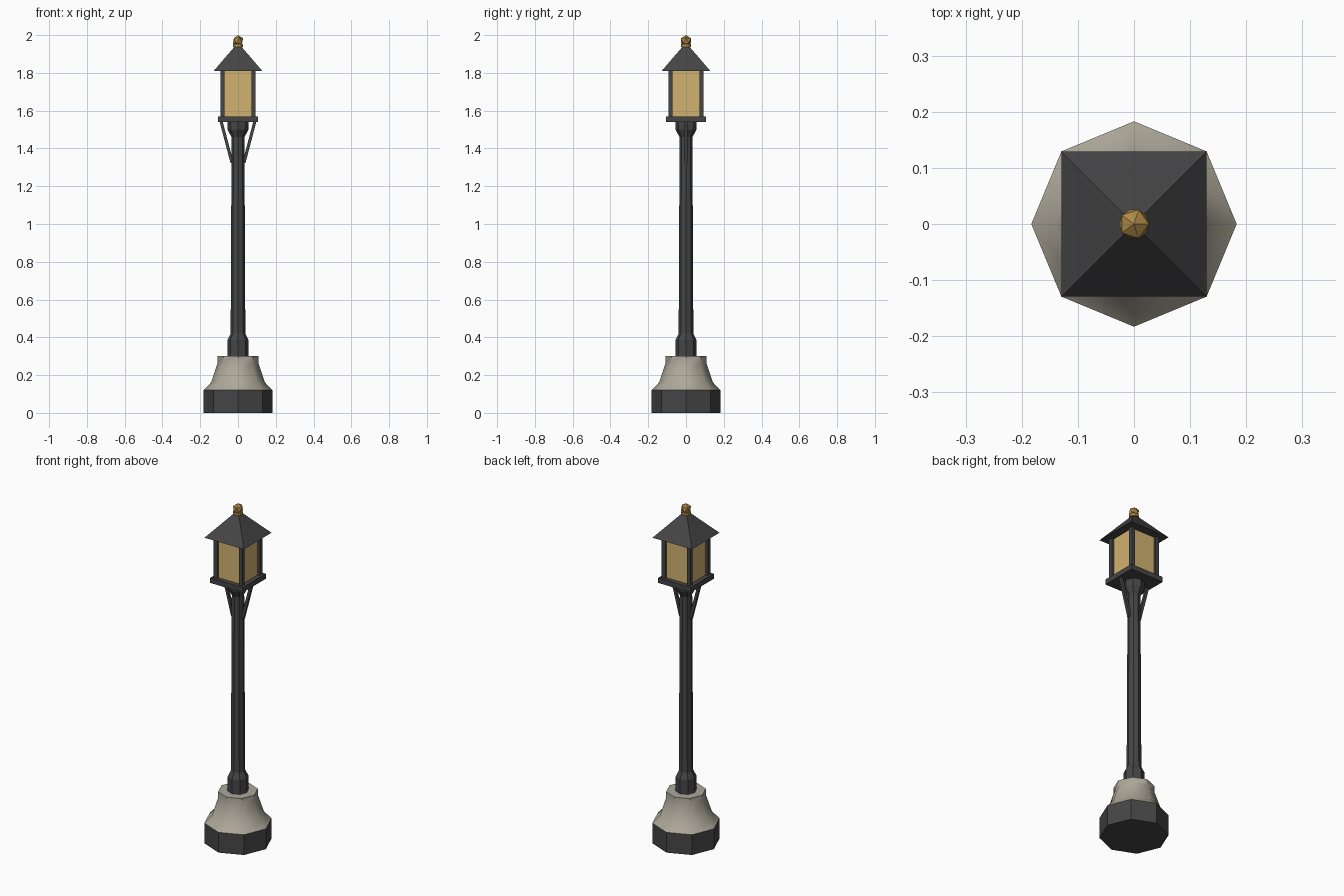
import bpy, bmesh, math
from mathutils import Vector, Matrix

if "Cube" in bpy.data.objects:
    bpy.data.objects.remove(bpy.data.objects["Cube"])


def mat(name, rgb):
    m = bpy.data.materials.new(name)
    m.diffuse_color = (*rgb, 1)
    m.use_nodes = True
    m.node_tree.nodes["Principled BSDF"].inputs["Base Color"].default_value = m.diffuse_color
    return m


IRON = mat("dark iron", (0.06, 0.06, 0.06))
STONE = mat("pale stone", (0.42, 0.39, 0.32))
GLASS = mat("amber glass", (0.64, 0.45, 0.16))
BRASS = mat("brass", (0.42, 0.25, 0.06))


def finish(name, bm, material):
    bmesh.ops.recalc_face_normals(bm, faces=bm.faces[:])
    me = bpy.data.meshes.new(name)
    bm.to_mesh(me)
    bm.free()
    me.materials.append(material)
    ob = bpy.data.objects.new(name, me)
    bpy.context.collection.objects.link(ob)
    return ob


def lathe(name, profile, material, sides=8):
    """Closed solid of revolution from (radius, z) points, a vertex on each axis."""
    bm = bmesh.new()
    rings = []
    for r, z in profile:
        rings.append([bm.verts.new((r * math.cos(2 * math.pi * i / sides),
                                    r * math.sin(2 * math.pi * i / sides), z))
                      for i in range(sides)])
    for a, b in zip(rings, rings[1:]):
        for i in range(sides):
            j = (i + 1) % sides
            bm.faces.new((a[i], a[j], b[j], b[i]))
    bm.faces.new(rings[0][::-1])
    bm.faces.new(rings[-1])
    return finish(name, bm, material)


def box(name, centre, size, material, rot=Matrix()):
    bm = bmesh.new()
    bmesh.ops.create_cube(bm, size=1, matrix=Matrix.Translation(centre) @ rot
                          @ Matrix.Diagonal((*size, 1)))
    return finish(name, bm, material)


# Base and stone pedestal
lathe("base", [(0.183, 0), (0.183, 0.12)], IRON)
stone = lathe("pedestal", [(0.183, 0.12), (0.142, 0.162), (0.108, 0.265), (0.108, 0.30)], STONE)
bpy.context.view_layer.objects.active = stone
stone.select_set(True)
bpy.ops.object.shade_smooth_by_angle(angle=math.radians(43))

# Pole with collars at both ends
lathe("pole", [(0.056, 0.30), (0.056, 0.385), (0.039, 0.42), (0.034, 1.46),
               (0.056, 1.50), (0.056, 1.54)], IRON)

# Slanted braces left and right
for side, label in ((-1, "left"), (1, "right")):
    a, b = Vector((side * 0.032, 0, 1.325)), Vector((side * 0.09, 0, 1.545))
    d = b - a
    box(label + "_brace", (a + b) / 2, (0.016, 0.016, d.length), IRON,
        Matrix.Rotation(math.atan2(d.x, d.z), 4, 'Y'))

# Lantern: tray, glass, corner posts
box("lantern_tray", (0, 0, 1.555), (0.214, 0.214, 0.03), IRON)
box("lantern_glass", (0, 0, 1.69), (0.16, 0.16, 0.24), GLASS)
for sx in (-1, 1):
    for sy in (-1, 1):
        box("corner_post", (sx * 0.082, sy * 0.082, 1.69), (0.023, 0.023, 0.24), IRON)

# Pyramid roof
bm = bmesh.new()
bmesh.ops.create_cone(bm, cap_ends=True, segments=4, radius1=0.129 * math.sqrt(2), radius2=0,
                      depth=0.15, matrix=Matrix.Translation((0, 0, 1.885))
                      @ Matrix.Rotation(math.pi / 4, 4, 'Z'))
finish("roof", bm, IRON)

# Finial: collar and faceted ball
lathe("finial_collar", [(0.026, 1.938), (0.026, 1.952)], BRASS, 12)
bm = bmesh.new()
bmesh.ops.create_icosphere(bm, subdivisions=1, radius=0.03,
                           matrix=Matrix.Translation((0, 0, 1.97)))
finish("finial", bm, BRASS)
